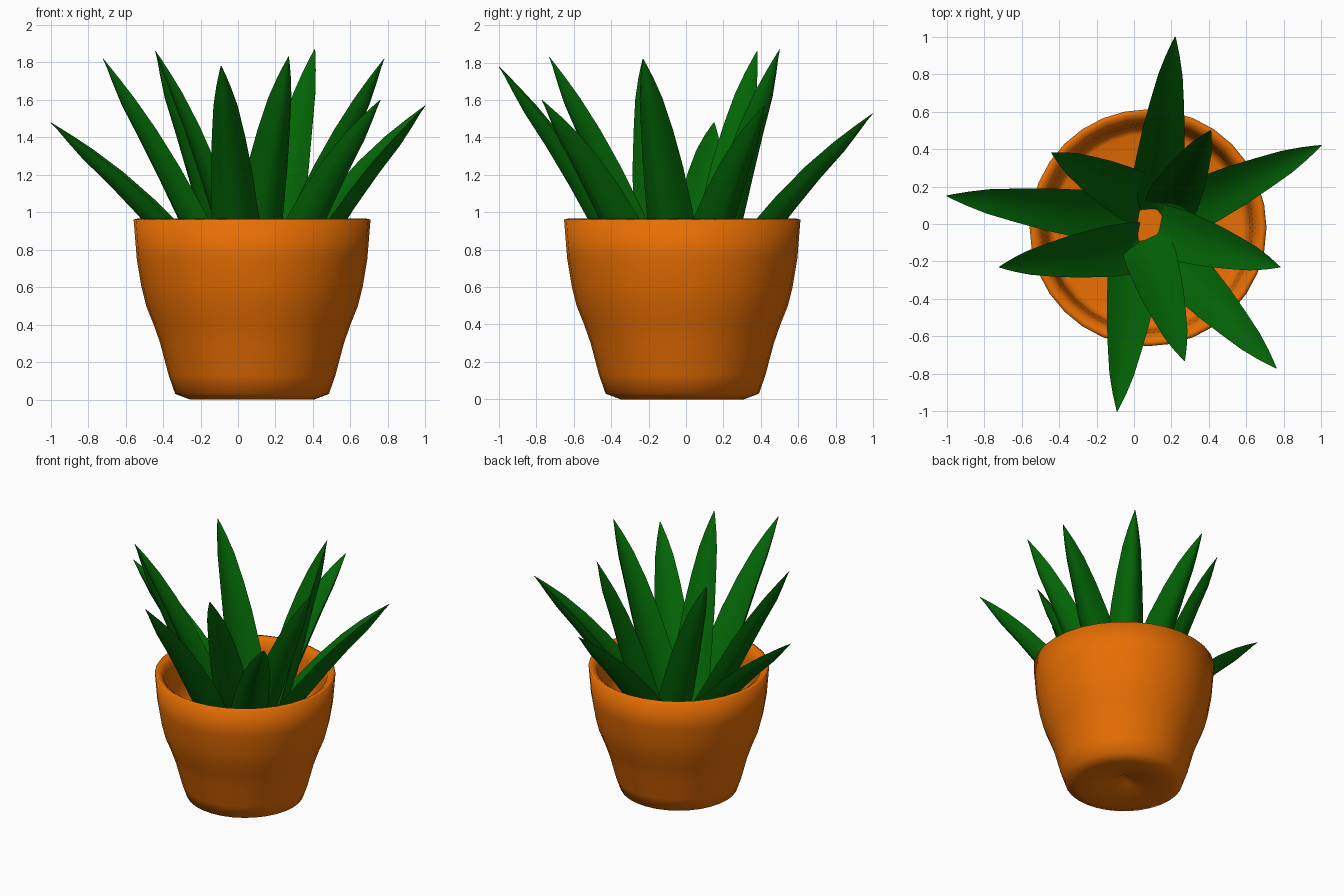
import bpy, bmesh, math
from mathutils import Vector

if "Cube" in bpy.data.objects:
    bpy.data.objects.remove(bpy.data.objects["Cube"])


def make_material(name, colour):
    mat = bpy.data.materials.new(name)
    mat.use_nodes = True
    mat.diffuse_color = colour
    mat.node_tree.nodes["Principled BSDF"].inputs["Base Color"].default_value = colour
    return mat


def make_object(name, bm, mat, angle):
    bmesh.ops.recalc_face_normals(bm, faces=bm.faces)
    mesh = bpy.data.meshes.new(name)
    bm.to_mesh(mesh)
    bm.free()
    mesh.materials.append(mat)
    obj = bpy.data.objects.new(name, mesh)
    bpy.context.collection.objects.link(obj)
    bpy.ops.object.select_all(action="DESELECT")
    obj.select_set(True)
    bpy.context.view_layer.objects.active = obj
    bpy.ops.object.shade_smooth_by_angle(angle=math.radians(angle))
    return obj


def bridge(bm, rings):
    for a, b in zip(rings, rings[1:]):
        for i in range(len(a)):
            j = (i + 1) % len(a)
            bm.faces.new((a[i], a[j], b[j], b[i]))


clay = make_material("terracotta orange", (0.8, 0.155, 0.001, 1))
green = make_material("leaf green", (0.001, 0.13, 0.002, 1))

# Pot: one lathed profile, from the underside over the rim to the inner floor
POT_CENTRE = Vector((0.075, -0.02, 0))
SIDES = 32
profile = [(0.02, 0.07), (0.07, 0.045), (0.2, 0.025), (0.33, 0), (0.41, 0.03),
           (0.445, 0.13), (0.49, 0.3), (0.525, 0.4), (0.565, 0.5), (0.59, 0.6),
           (0.615, 0.75), (0.632, 0.96), (0.61, 0.966), (0.575, 0.94),
           (0.56, 0.88), (0.545, 0.75), (0.53, 0.56), (0.5, 0.55), (0.1, 0.55)]
bm = bmesh.new()
rings = []
for radius, z in profile:
    ring = []
    for i in range(SIDES):
        a = math.tau * i / SIDES
        ring.append(bm.verts.new(POT_CENTRE + Vector(
            (radius * math.cos(a), radius * math.sin(a), z))))
    rings.append(ring)
bridge(bm, rings)
bm.faces.new(rings[0])
bm.faces.new(rings[-1])
make_object("pot", bm, clay, 100)

# Leaf outline: position along the leaf, full width and keel depth there
OUTLINE = [(-0.1, 0.26, 0.11), (0, 0.275, 0.13), (0.15, 0.275, 0.14),
           (0.3, 0.255, 0.135), (0.48, 0.225, 0.12), (0.65, 0.18, 0.1),
           (0.8, 0.13, 0.075), (0.9, 0.075, 0.04), (0.96, 0.034, 0.015),
           (1, 0.004, 0.002)]
UPPER = [-1, -0.5, 0, 0.5, 1]
LOWER = [0.75, 0.3, -0.3, -0.75]


def make_leaf(name, base, tip, bow):
    """Thick pointed leaf, channelled above, rounded below, curving outward."""
    base, tip = Vector(base), Vector(tip)
    along = (tip - base).normalized()
    side = along.cross(Vector((0, 0, 1))).normalized()
    up = side.cross(along)
    bm = bmesh.new()
    rings = []
    for t, width, depth in OUTLINE:
        arch = bow * math.sin(math.pi * max(t, 0) ** 1.3)
        spine = base.lerp(tip, t) + up * arch
        ring = []
        for across, sag in [(u, 0.3 * depth) for u in UPPER] + [(u, depth) for u in LOWER]:
            drop = sag * (1 - across ** 2)
            ring.append(bm.verts.new(spine + side * across * width / 2 - up * drop))
        rings.append(ring)
    bridge(bm, rings)
    bm.faces.new(rings[0])
    bm.faces.new(rings[-1])
    make_object(name, bm, green, 60)


# Lower whorl leans out, upper whorl stands steeper: base x, y and tip x, y, z
outer_leaves = [
    ("back", 0.11, 0.1, 0.22, 1.0, 1.53),
    ("left", 0.18, 0.03, 1.0, 0.42, 1.57),
    ("front_left", 0.17, -0.15, 0.76, -0.77, 1.6),
    ("front", 0.01, -0.17, -0.09, -1.0, 1.78),
    ("right", -0.02, 0.02, -1.0, 0.15, 1.48)]
inner_leaves = [
    ("back_left", 0.19, 0.09, 0.41, 0.5, 1.87),
    ("left", 0.17, -0.04, 0.78, -0.23, 1.82),
    ("front", 0.07, -0.12, 0.27, -0.73, 1.83),
    ("right", -0.02, -0.13, -0.72, -0.23, 1.82),
    ("back_right", 0.03, 0.13, -0.44, 0.38, 1.86)]
for whorl, leaves, height, bow in (("outer", outer_leaves, 0.62, 0.05),
                                   ("inner", inner_leaves, 0.68, 0.035)):
    for where, bx, by, tx, ty, tz in leaves:
        make_leaf(f"{whorl}_leaf_{where}", (bx, by, height), (tx, ty, tz), bow)
